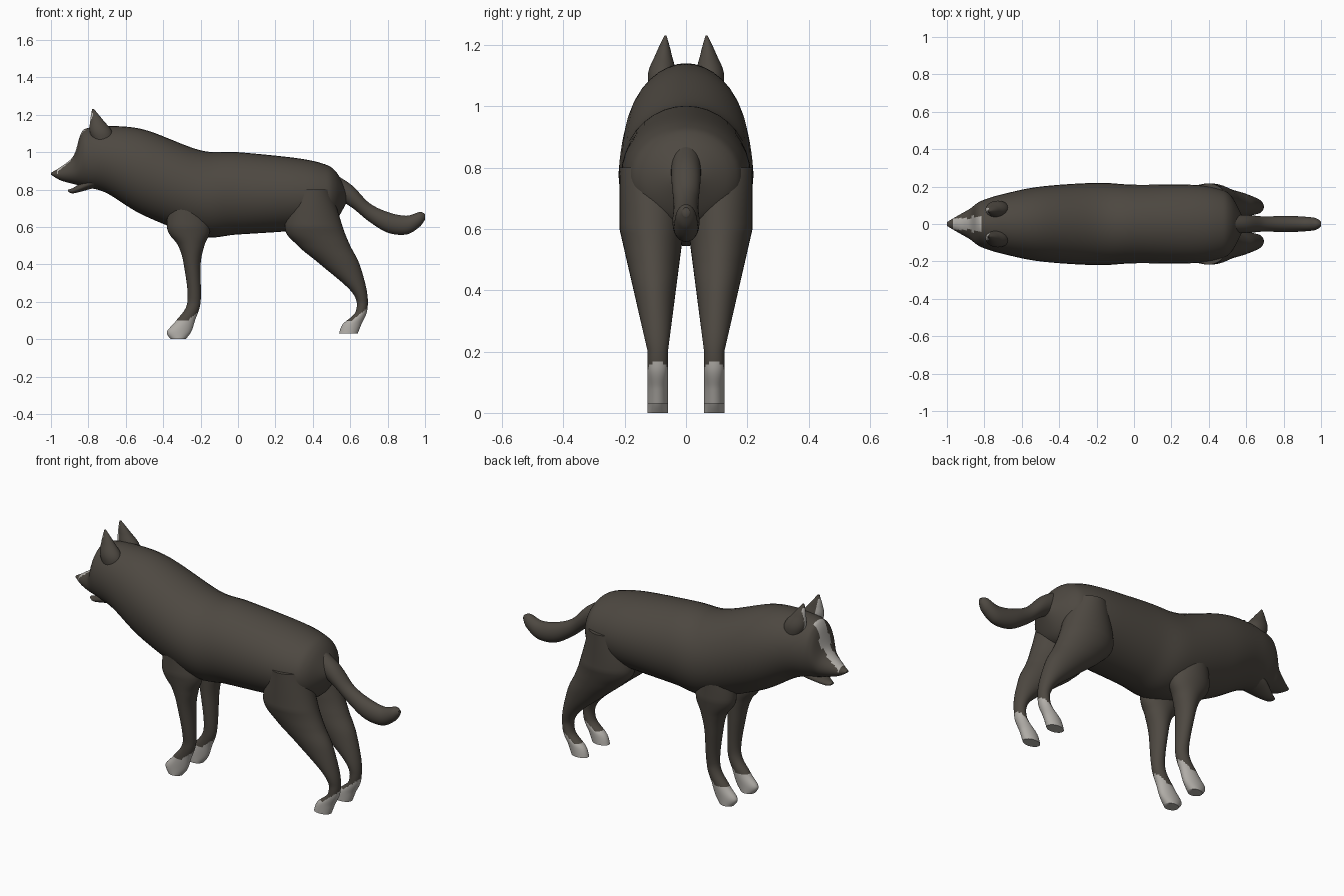
import bpy
import bmesh
import math

cube = bpy.data.objects.get("Cube")
if cube:
    bpy.data.objects.remove(cube, do_unlink=True)


def make_material(name, red, green, blue):
    colour = (red, green, blue, 1)
    material = bpy.data.materials.new(name)
    material.use_nodes = True
    material.diffuse_color = colour
    shader = material.node_tree.nodes["Principled BSDF"]
    shader.inputs["Base Color"].default_value = colour
    return material


DARK = make_material("dark brown fur", .075, .065, .053)
LIGHT = make_material("pale grey fur", .45, .43, .4)
SIDES = 36
STEPS = 10


def catmull_rom(before, start, end, after, t):
    """Smooth value between start and end."""
    slope_in, slope_out = (end - before) / 2, (after - start) / 2
    ease = t * t * (3 - 2 * t)
    return (start + (end - start) * ease
            + slope_in * t * (1 - t) ** 2 - slope_out * t * t * (1 - t))


def smooth_rows(rows):
    """Fill in cross-sections between the given ones."""
    padded = [rows[0], *rows, rows[-1]]
    result = []
    for window in zip(padded, padded[1:], padded[2:], padded[3:]):
        for step in range(STEPS):
            result.append([catmull_rom(*values, step / STEPS)
                           for values in zip(*window)])
    return result + [rows[-1]]


def never_pale(centre, normal):
    return False


def loft(name, rows, place, width, pale=never_pale):
    """Skin oval rings; place() orients a ring, width() gives its y centre and half width."""
    bm = bmesh.new()
    rings = []
    for row in smooth_rows(rows):
        position, low, high = row[:3]
        y_centre, half_width = width(row)
        ring = []
        for side in range(SIDES):
            angle = math.tau * side / SIDES
            across = (low + high + (high - low) * math.cos(angle)) / 2
            y = y_centre + half_width * math.sin(angle)
            ring.append(bm.verts.new(place(position, across, y)))
        rings.append(ring)
    for ring, following in zip(rings, rings[1:]):
        for side in range(SIDES):
            bm.faces.new((ring[side - 1], ring[side], following[side], following[side - 1]))
    bm.faces.new(rings[0])
    bm.faces.new(rings[-1])
    bmesh.ops.recalc_face_normals(bm, faces=bm.faces)
    bm.normal_update()
    for face in bm.faces:
        face.material_index = int(pale(face.calc_center_median(), face.normal))

    mesh = bpy.data.meshes.new(name)
    bm.to_mesh(mesh)
    bm.free()
    mesh.materials.append(DARK)
    mesh.materials.append(LIGHT)
    part = bpy.data.objects.new(name, mesh)
    bpy.context.collection.objects.link(part)
    bpy.ops.object.select_all(action="DESELECT")
    part.select_set(True)
    bpy.context.view_layer.objects.active = part
    bpy.ops.object.shade_smooth_by_angle(angle=math.radians(60))


def lengthwise(position, across, y):
    return position, y, across


def upright(position, across, y):
    return across, y, position


def given_width(row):
    return 0, row[-1]


def round_width(row):
    position, low, high = row
    return 0, (high - low) * .4


def blaze(centre, normal):
    """Pale stripe down the face, wider on the forehead."""
    stripe = .042 if centre.x > -.87 else .031
    return normal.z > 0 and -.97 < centre.x < -.815 and abs(centre.y) < stripe


# Head, neck and trunk in one skin: x, bottom, top, half width
loft("body", [
    (-1, .88, .89, .01), (-.95, .85, .92, .04), (-.88, .83, .98, .08),
    (-.84, .82, 1.1, .11), (-.8, .81, 1.13, .13), (-.7, .78, 1.14, .16),
    (-.5, .66, 1.12, .2), (-.2, .55, 1.01, .22), (0, .56, 1, .21),
    (.3, .58, .97, .21), (.45, .6, .94, .19), (.52, .63, .9, .15),
    (.58, .73, .8, .04)], lengthwise, given_width, blaze)

# Open lower jaw
loft("lower_jaw", [
    (-.91, .79, .8, .01), (-.88, .78, .81, .03), (-.8, .8, .86, .07),
    (-.72, .82, .9, .09)], lengthwise, given_width)

# Upturned tail: x, bottom, top
loft("tail", [
    (.45, .8, .92), (.6, .71, .83), (.7, .63, .73), (.8, .57, .68),
    (.9, .56, .66), (.97, .6, .68), (1, .64, .67)], lengthwise, round_width)

# Legs and ears: z, front, back
FRONT_LEG = [(.8, -.35, -.2), (.6, -.38, -.15), (.5, -.32, -.18), (.4, -.29, -.2),
             (.2, -.27, -.2), (.1, -.33, -.23), (.04, -.38, -.25), (0, -.36, -.28)]
HIND_LEG = [(.8, .3, .5), (.6, .25, .56), (.5, .32, .6), (.4, .44, .65),
            (.25, .61, .69), (.15, .63, .69), (.08, .56, .66), (.03, .54, .64)]
EAR = [(1, -.74, -.68), (1.1, -.79, -.67), (1.17, -.79, -.72), (1.23, -.78, -.77)]


def leg_width(side, splay):
    """Legs thicken and spread from the shin up to the shoulder or thigh."""
    def width(row):
        rise = max(0, min(row[0], .6) - .2)
        return side * (.092 + rise * .05), .033 + rise * splay
    return width


def ear_width(side):
    """Ears lean inwards to a point."""
    def width(row):
        position, front, back = row
        return side * (.09 - (position - 1) * .1), (back - front) * .37
    return width


def paw(ankle_x):
    """Pale paw, reaching higher at the heel."""
    return lambda centre, normal: centre.z < .1 + max(0, centre.x - ankle_x) * .8


def inner_ear(centre, normal):
    return normal.x < -.4 and abs(centre.y) < .085 and 1.08 < centre.z < 1.21


for label, side in (("left", -1), ("right", 1)):
    loft(label + "_front_leg", FRONT_LEG, upright, leg_width(side, .11), paw(-.27))
    loft(label + "_hind_leg", HIND_LEG, upright, leg_width(side, .18), paw(.61))
    loft(label + "_ear", EAR, upright, ear_width(side), inner_ear)
